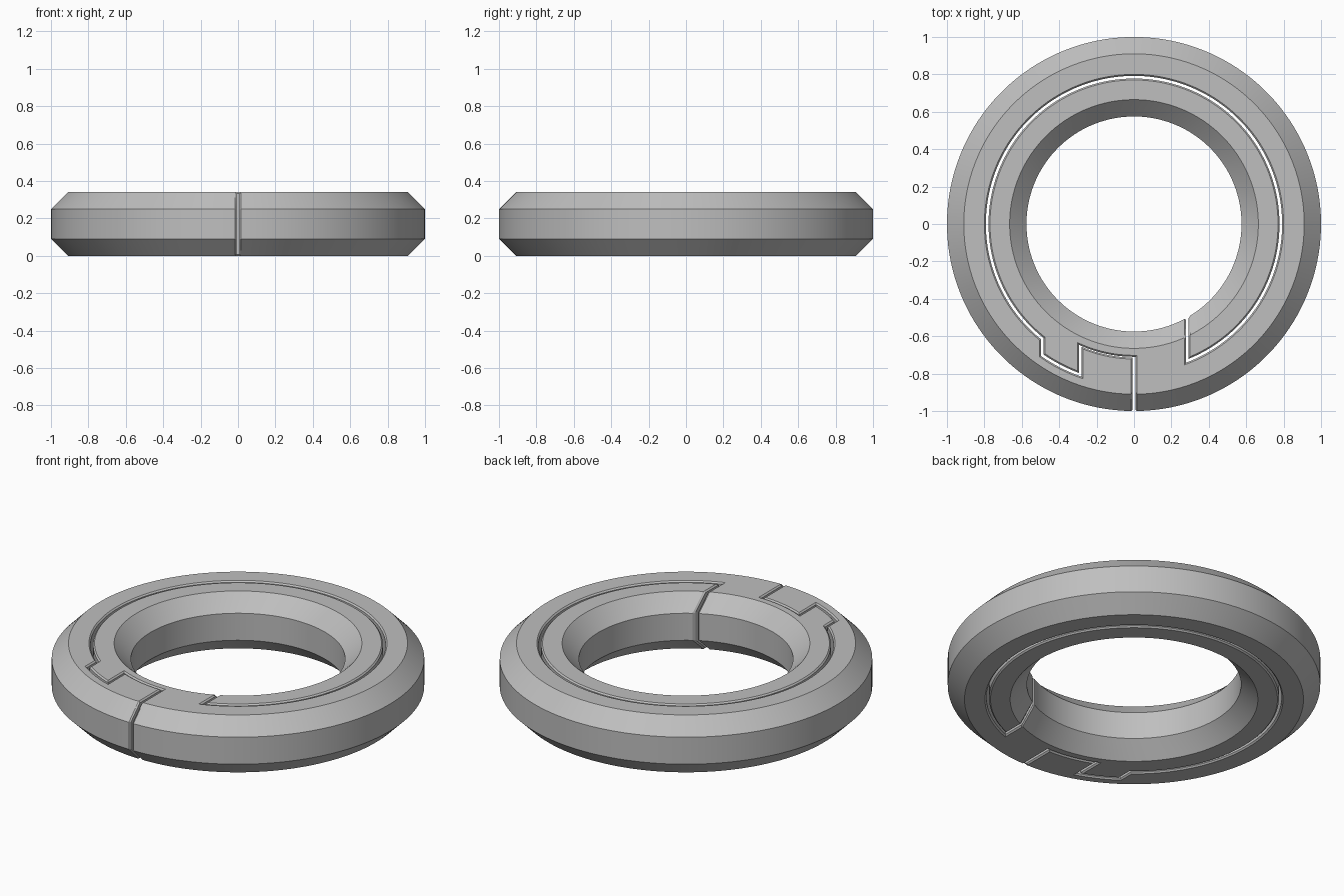
import bpy, bmesh, math

cube = bpy.data.objects.get("Cube")
if cube:
    bpy.data.objects.remove(cube)

R_IN, R_OUT, HEIGHT, BEVEL = 0.575, 1.0, 0.34, 0.09
GAP, TIGHT, CHAMFER = 0.007, 0.002, 0.008
STEP = 2 * math.pi / 144
TONGUE_X, HOOK_X, EXIT_X = -0.287, -0.49, 0.285
TONGUE_R, HOOK_R, SLOT_R = 0.712, 0.856, 0.785

steel = bpy.data.materials.new("plain grey")
steel.use_nodes = True
colour = (0.52, 0.52, 0.52, 1)
steel.diffuse_color = colour
steel.node_tree.nodes["Principled BSDF"].inputs["Base Color"].default_value = colour


# An outline point is (wall angle, wall radius, cap angle, cap radius, depth):
# the wall starts at that depth below the cap and slopes in to the cap's edge.
def angle(x, r):
    return -math.acos(x / r)


def point(x, r, cap_x, cap_r, depth):
    return (angle(x, r), r, angle(cap_x, cap_r), cap_r, depth)


def corner(x, r, x_side, r_side, r_gap=GAP):
    """Slot corner, pushed off the slot's centre line towards one side."""
    x, r = x + x_side * GAP, r + r_side * r_gap
    return point(x, r, x + x_side * CHAMFER, r + r_side * CHAMFER, CHAMFER)


def rim_end(x, x_side, r, inward):
    """Where the slot breaks through a bevelled rim, from the rim inwards."""
    wall = x + x_side * GAP
    cap = wall + x_side * CHAMFER
    return [point(cap, r, cap, r + inward * BEVEL, BEVEL),
            point(wall, r + inward * CHAMFER, cap, r + inward * (BEVEL + 0.004), BEVEL),
            point(wall, r + inward * BEVEL, cap, r + inward * (BEVEL + 0.01), CHAMFER)]


def clockwise(a, b):
    """Points strictly between a and b on a clockwise arc."""
    turn = [(b[i] - a[i]) % (2 * math.pi) - 2 * math.pi for i in (0, 2)]
    steps = max(3, round(-turn[0] / STEP))
    return [(a[0] + turn[0] * i / steps, a[1],
             a[2] + turn[1] * i / steps, a[3], a[4]) for i in range(1, steps)]


def slot_wall(side):
    """One wall of the interlocking slot, from outer rim to inner rim."""
    corners = [corner(0, TONGUE_R, -side, side, TIGHT),
               corner(TONGUE_X, TONGUE_R, side, side, TIGHT),
               corner(TONGUE_X, HOOK_R, side, side),
               corner(HOOK_X, HOOK_R, -side, side),
               corner(HOOK_X, SLOT_R, -side, side),
               corner(EXIT_X, SLOT_R, -side, side)]
    wall = rim_end(0, -side, R_OUT, -1)
    for a, b in zip(corners[::2], corners[1::2]):
        wall += [a] + clockwise(a, b) + [b]
    return wall + rim_end(EXIT_X, -side, R_IN, 1)[::-1]


# Closed outline: one slot wall, inner rim, other slot wall, outer rim
outer_wall, inner_wall = slot_wall(1), slot_wall(-1)
outline = (outer_wall + clockwise(outer_wall[-1], inner_wall[-1])
           + inner_wall[::-1] + clockwise(outer_wall[0], inner_wall[0])[::-1])

# Split ring: two caps joined by bevels and upright walls
bm = bmesh.new()


def loop(coords):
    return [bm.verts.new((r * math.cos(a), r * math.sin(a), z)) for a, r, z in coords]


loops = [loop((p[2], p[3], 0) for p in outline),
         loop((p[0], p[1], p[4]) for p in outline),
         loop((p[0], p[1], HEIGHT - p[4]) for p in outline),
         loop((p[2], p[3], HEIGHT) for p in outline)]
for low, high in zip(loops, loops[1:]):
    for i in range(len(outline)):
        bm.faces.new((low[i - 1], low[i], high[i], high[i - 1]))
bm.faces.new(loops[0])
bm.faces.new(loops[-1])
bmesh.ops.recalc_face_normals(bm, faces=bm.faces)

mesh = bpy.data.meshes.new("split_ring")
bm.to_mesh(mesh)
bm.free()
mesh.materials.append(steel)
ring = bpy.data.objects.new("split_ring", mesh)
bpy.context.collection.objects.link(ring)

bpy.ops.object.select_all(action="DESELECT")
ring.select_set(True)
bpy.context.view_layer.objects.active = ring
bpy.ops.object.shade_smooth_by_angle(angle=math.radians(25))
